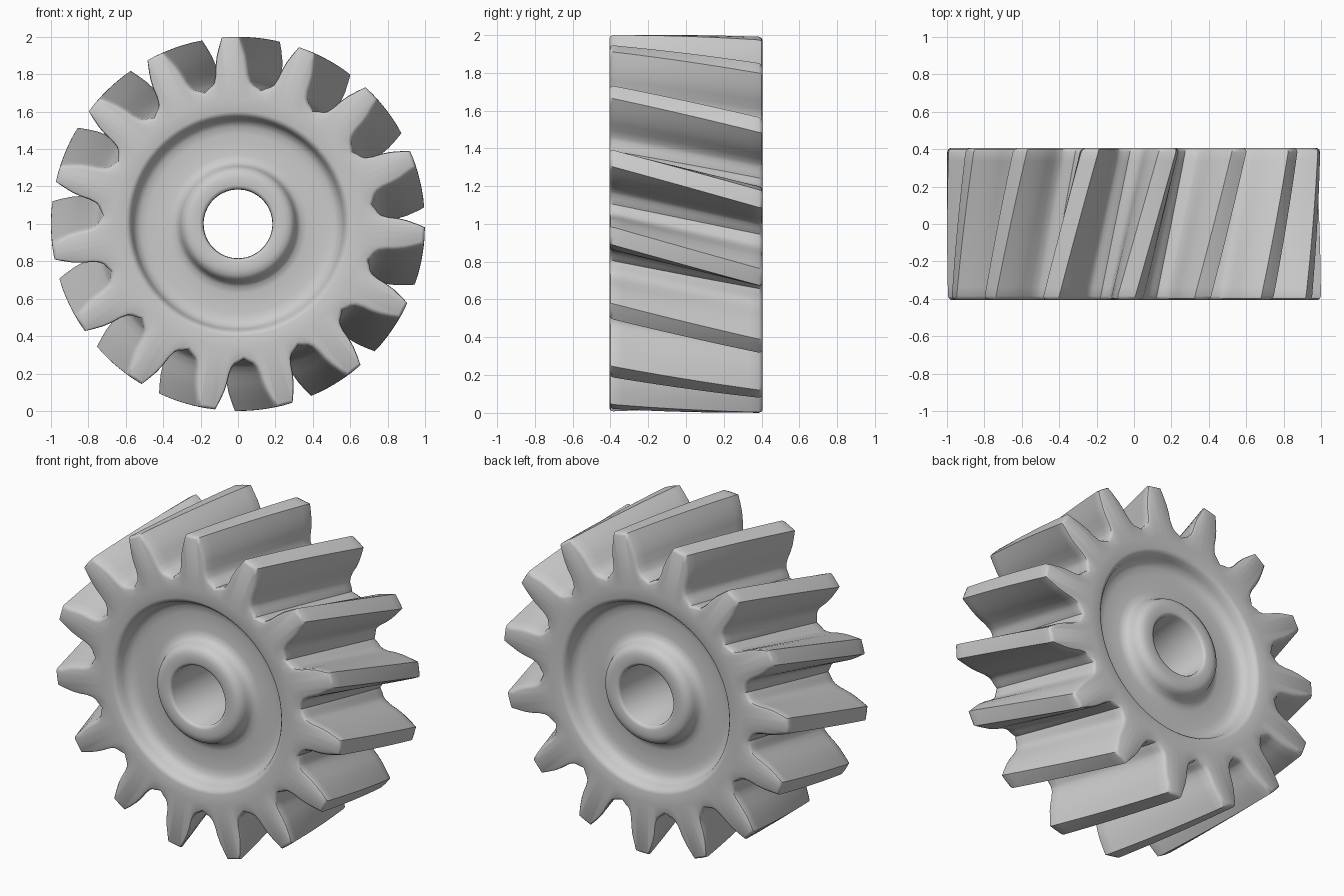
import bpy, bmesh
from math import radians, atan2, hypot, sin, cos
from mathutils import Vector

TEETH = 15
HALF_WIDTH = 0.405
TWIST = radians(13.2)        # helix turn from front to back
START = radians(86)          # tooth angle halfway through the width
LAYERS = 16

cube = bpy.data.objects.get("Cube")
if cube:
    bpy.data.objects.remove(cube, do_unlink=True)

steel = bpy.data.materials.new("light grey metal")
steel.use_nodes = True
colour = (0.6, 0.6, 0.6, 1)
steel.diffuse_color = colour
steel.node_tree.nodes["Principled BSDF"].inputs["Base Color"].default_value = colour

# Half of one tooth: sideways distance and height from the axle
HALF_TOOTH = [(0.0, 1.0), (0.047, 0.998), (0.062, 0.955), (0.078, 0.90), (0.086, 0.85),
              (0.089, 0.80), (0.097, 0.762), (0.109, 0.742), (0.127, 0.729)]


def tooth_outline():
    """Closed toothed outline as flat points, anticlockwise."""
    valley = (0.722 * sin(radians(12)), 0.722 * cos(radians(12)))
    half = HALF_TOOTH + [valley]
    one = half[:0:-1] + [(-s, r) for s, r in half[:-1]]
    points = []
    for t in range(TEETH):
        base = t * 2 * radians(180) / TEETH
        for s, r in one:
            a = base + atan2(-s, r)
            d = hypot(s, r)
            points.append(Vector((d * cos(a), d * sin(a))))
    return points


def shrink(points, amount):
    """Move an outline inwards along its normals."""
    out = []
    n = len(points)
    for i, p in enumerate(points):
        along = points[(i + 1) % n] - points[i - 1]
        normal = Vector((along.y, -along.x)).normalized()
        out.append(p - normal * amount)
    return out


def ring(points, radius):
    return [p.normalized() * radius for p in points]


outline = tooth_outline()

# Face section from the tooth edge, over the rim and web, to the bore
FACE = [(0.665, 0.405), (0.60, 0.405), (0.585, 0.40), (0.572, 0.385), (0.562, 0.355),
        (0.548, 0.325), (0.52, 0.308), (0.48, 0.303), (0.37, 0.303), (0.335, 0.31),
        (0.317, 0.328), (0.307, 0.355), (0.295, 0.383), (0.275, 0.398), (0.25, 0.404),
        (0.205, 0.404), (0.192, 0.40), (0.185, 0.388)]

# Rounded tooth edges, then the dished face
side = [(shrink(outline, 0.006), HALF_WIDTH - 0.006),
        (shrink(outline, 0.018), HALF_WIDTH)]
side += [(ring(outline, r), y) for r, y in FACE]

edge = HALF_WIDTH - 0.02
loops = [(pts, -y) for pts, y in reversed(side)]
loops += [(outline, -edge + 2 * edge * i / LAYERS) for i in range(LAYERS + 1)]
loops += side

bm = bmesh.new()
rows = []
for pts, y in loops:
    turn = START - TWIST * y / (2 * HALF_WIDTH)
    c, s = cos(turn), sin(turn)
    rows.append([bm.verts.new((p.x * c - p.y * s, y, 1 + p.x * s + p.y * c))
                 for p in pts])

# Skin neighbouring loops; the last pair closes the bore
count = len(outline)
for a, b in zip(rows, rows[1:] + rows[:1]):
    for i in range(count):
        j = (i + 1) % count
        bm.faces.new((a[i], a[j], b[j], b[i]))
bmesh.ops.recalc_face_normals(bm, faces=bm.faces)

mesh = bpy.data.meshes.new("helical_gear")
bm.to_mesh(mesh)
bm.free()
mesh.materials.append(steel)
gear = bpy.data.objects.new("helical_gear", mesh)
bpy.context.collection.objects.link(gear)
bpy.context.view_layer.objects.active = gear
gear.select_set(True)
bpy.ops.object.shade_smooth_by_angle(angle=radians(45))
